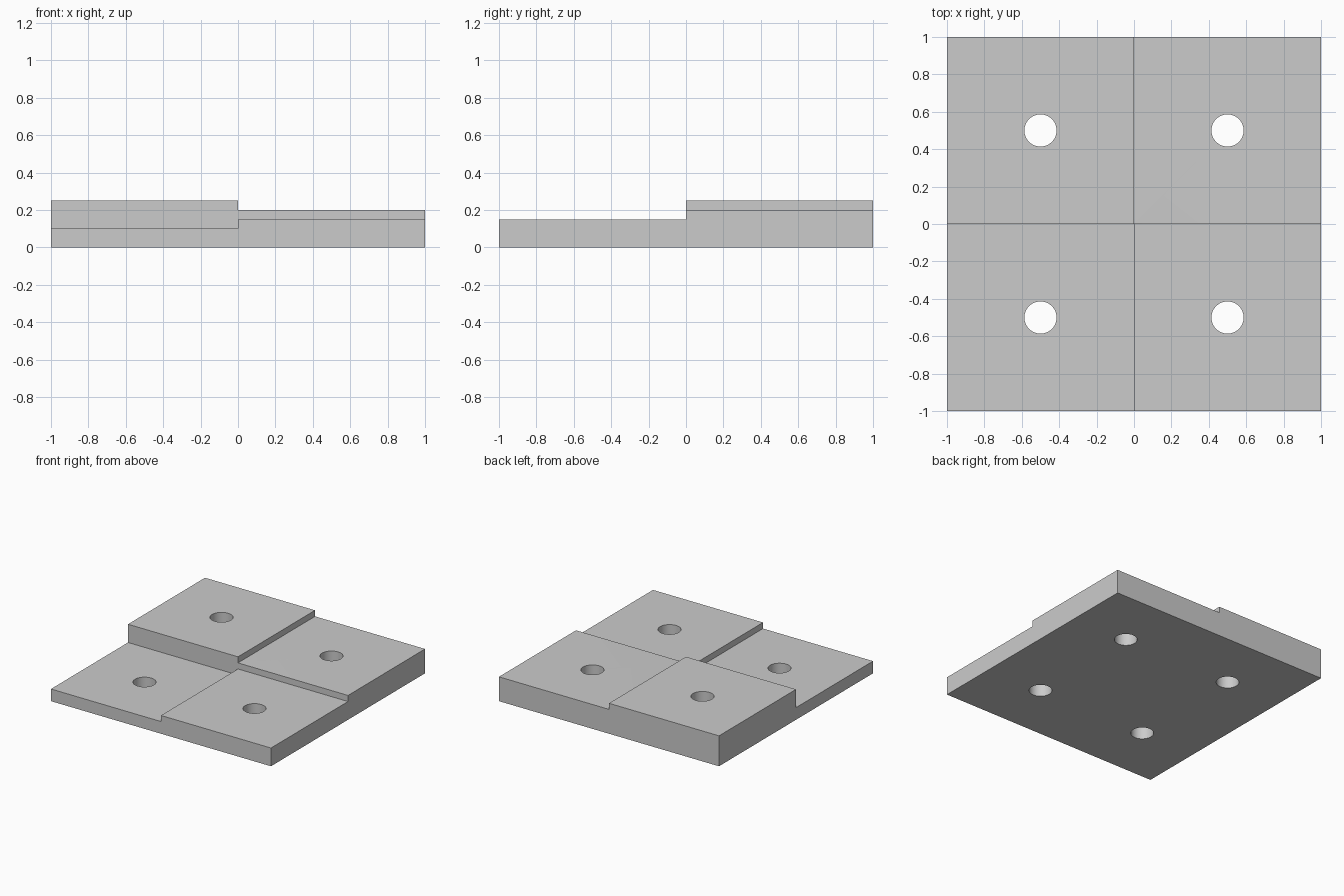
import bpy

if "Cube" in bpy.data.objects:
    bpy.data.objects.remove(bpy.data.objects["Cube"], do_unlink=True)

# Single plain grey
grey = bpy.data.materials.new("plain_grey")
grey.use_nodes = True
colour = (0.6, 0.6, 0.6, 1)
grey.diffuse_color = colour
grey.node_tree.nodes["Principled BSDF"].inputs["Base Color"].default_value = colour


def block(name, low, high):
    """Box between two opposite corners."""
    centre = [(a + b) / 2 for a, b in zip(low, high)]
    bpy.ops.mesh.primitive_cube_add(size=1, location=centre)
    obj = bpy.context.object
    obj.name = name
    obj.scale = [b - a for a, b in zip(low, high)]
    bpy.ops.object.transform_apply(location=True, rotation=False, scale=True)
    obj.data.materials.append(grey)
    return obj


def cut(target, cutter):
    """Subtract the cutter, then discard it."""
    mod = target.modifiers.new("cut", 'BOOLEAN')
    mod.operation = 'DIFFERENCE'
    mod.solver = 'EXACT'
    mod.object = cutter
    bpy.context.view_layer.objects.active = target
    bpy.ops.object.modifier_apply(modifier=mod.name)
    bpy.data.objects.remove(cutter, do_unlink=True)


# Square plate at its full height
plate = block("stepped_plate", (-1, -1, 0), (1, 1, 0.25))

# Lower three quarters in turn: left side, whole front, front right corner
out = 1.2
for low, high in (
    ((0, -out, 0.2), (out, out, 1)),
    ((-out, -out, 0.15), (out, 0, 1)),
    ((-out, -out, 0.1), (0, 0, 1)),
):
    cut(plate, block("step_cutter", low, high))

# One round through hole in the middle of each quarter
for x in (-0.5, 0.5):
    for y in (-0.5, 0.5):
        bpy.ops.mesh.primitive_cylinder_add(vertices=64, radius=0.086, depth=1,
                                            location=(x, y, 0))
        drill = bpy.context.object
        drill.data.materials.append(grey)
        cut(plate, drill)

# Smooth hole walls, sharp edges elsewhere
bpy.ops.object.select_all(action='DESELECT')
plate.select_set(True)
bpy.context.view_layer.objects.active = plate
bpy.ops.object.shade_smooth_by_angle()
